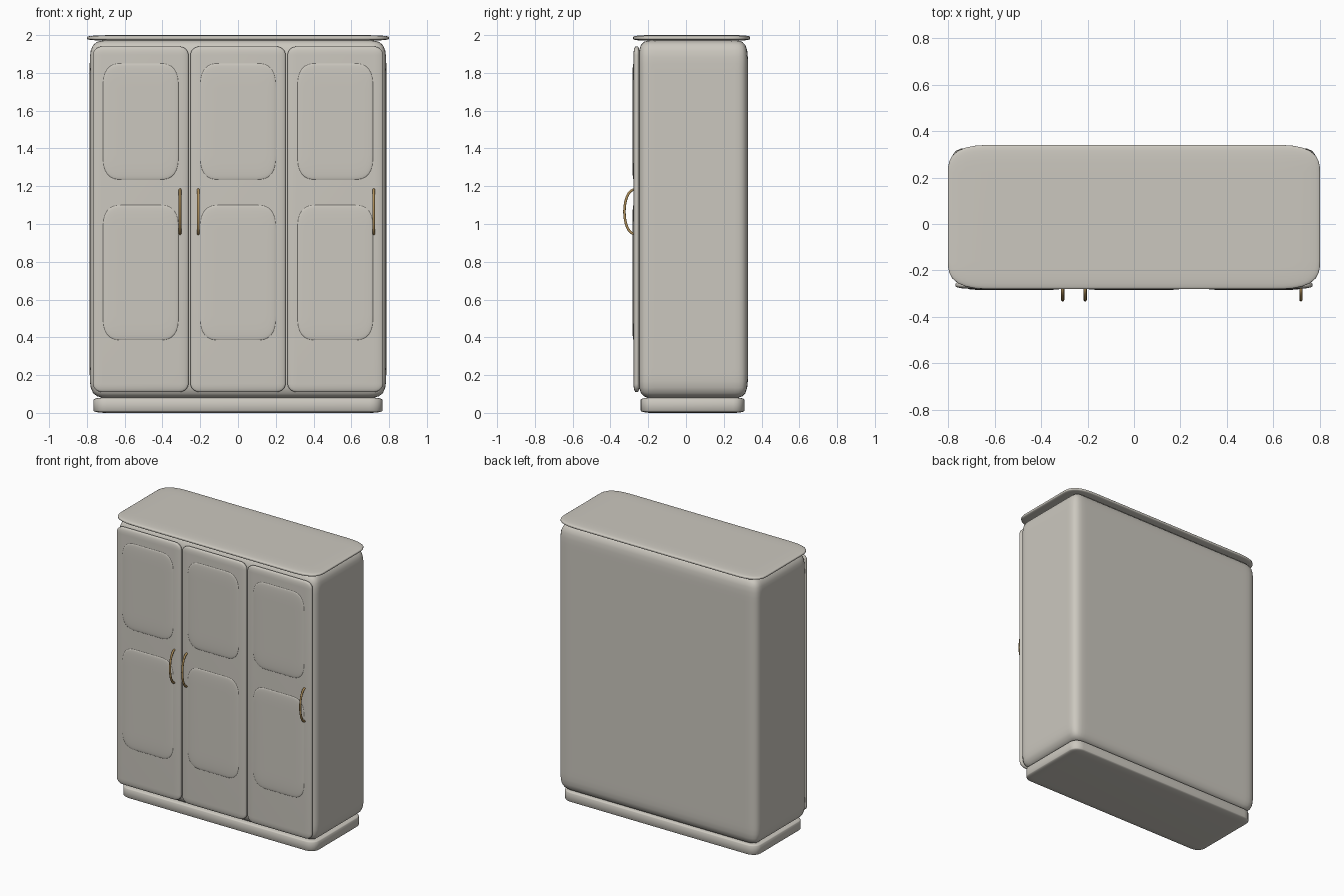
import bpy, bmesh, math
from mathutils import Vector

old = bpy.data.objects.get("Cube")
if old:
    bpy.data.objects.remove(old, do_unlink=True)


def material(name, colour, metallic=0.0):
    m = bpy.data.materials.new(name)
    m.use_nodes = True
    m.diffuse_color = (*colour, 1)
    bsdf = m.node_tree.nodes["Principled BSDF"]
    bsdf.inputs["Base Color"].default_value = (*colour, 1)
    bsdf.inputs["Roughness"].default_value = 0.6
    bsdf.inputs["Metallic"].default_value = metallic
    return m


PAINT = material("warm grey paint", (0.60, 0.575, 0.52))
BRASS = material("aged brass", (0.42, 0.27, 0.10))


def rounded_box(name, low, high, radii, profile=0.5, segments=6):
    """Box between two corners, with a different edge radius along each axis."""
    low, high, radii = Vector(low), Vector(high), Vector(radii)
    size = high - low
    bm = bmesh.new()
    bmesh.ops.create_cube(bm, size=1)
    # Bevel in a space where every radius is one, then scale back
    bmesh.ops.scale(bm, verts=bm.verts, vec=[s / r for s, r in zip(size, radii)])
    bmesh.ops.bevel(bm, geom=bm.edges[:], offset=1, offset_type='OFFSET',
                    segments=segments, profile=profile, affect='EDGES')
    bmesh.ops.scale(bm, verts=bm.verts, vec=radii)
    bmesh.ops.translate(bm, verts=bm.verts, vec=(low + high) / 2)
    for f in bm.faces:
        f.smooth = True
    mesh = bpy.data.meshes.new(name)
    bm.to_mesh(mesh)
    bm.free()
    mesh.materials.append(PAINT)
    obj = bpy.data.objects.new(name, mesh)
    bpy.context.collection.objects.link(obj)
    return obj


def handle(name, x):
    """Bowed pull: half an ellipse swept with a round section."""
    steps = 16
    curve = bpy.data.curves.new(name, 'CURVE')
    curve.dimensions = '3D'
    curve.bevel_depth = 0.007
    curve.bevel_resolution = 3
    curve.use_fill_caps = True
    line = curve.splines.new('POLY')
    line.points.add(steps)
    for i, p in enumerate(line.points):
        a = math.pi * i / steps
        p.co = (x, -0.274 - 0.052 * math.sin(a), 1.065 - 0.117 * math.cos(a), 1)
    curve.materials.append(BRASS)
    obj = bpy.data.objects.new(name, curve)
    bpy.context.collection.objects.link(obj)


# Carcass, plinth and top board
rounded_box("cabinet_body", (-0.785, -0.252, 0.08), (0.785, 0.328, 1.972),
            (0.12, 0.09, 0.16), profile=0.72, segments=8)
rounded_box("plinth", (-0.765, -0.24, 0), (0.765, 0.31, 0.082),
            (0.07, 0.06, 0.012), segments=5)
rounded_box("top_board", (-0.8, -0.28, 1.97), (0.8, 0.34, 2.0),
            (0.2, 0.12, 0.012), profile=0.62, segments=8)

# Three doors, each with an upper and a lower raised panel
doors = (("right", -0.768, -0.262, -0.515),
         ("middle", -0.252, 0.252, 0),
         ("left", 0.262, 0.768, 0.515))
panels = (("upper", 1.235, 1.85), ("lower", 0.385, 1.1))
for side, x0, x1, mid in doors:
    rounded_box(side + "_door", (x0, -0.278, 0.11), (x1, -0.245, 1.94),
                (0.05, 0.012, 0.045), segments=5)
    for level, z0, z1 in panels:
        rounded_box(f"{side}_door_{level}_panel", (mid - 0.2, -0.284, z0),
                    (mid + 0.2, -0.264, z1), (0.1, 0.007, 0.13),
                    profile=0.6, segments=8)

# Door pulls
for side, x in (("right", -0.307), ("middle", -0.21), ("left", 0.718)):
    handle(side + "_door_handle", x)
